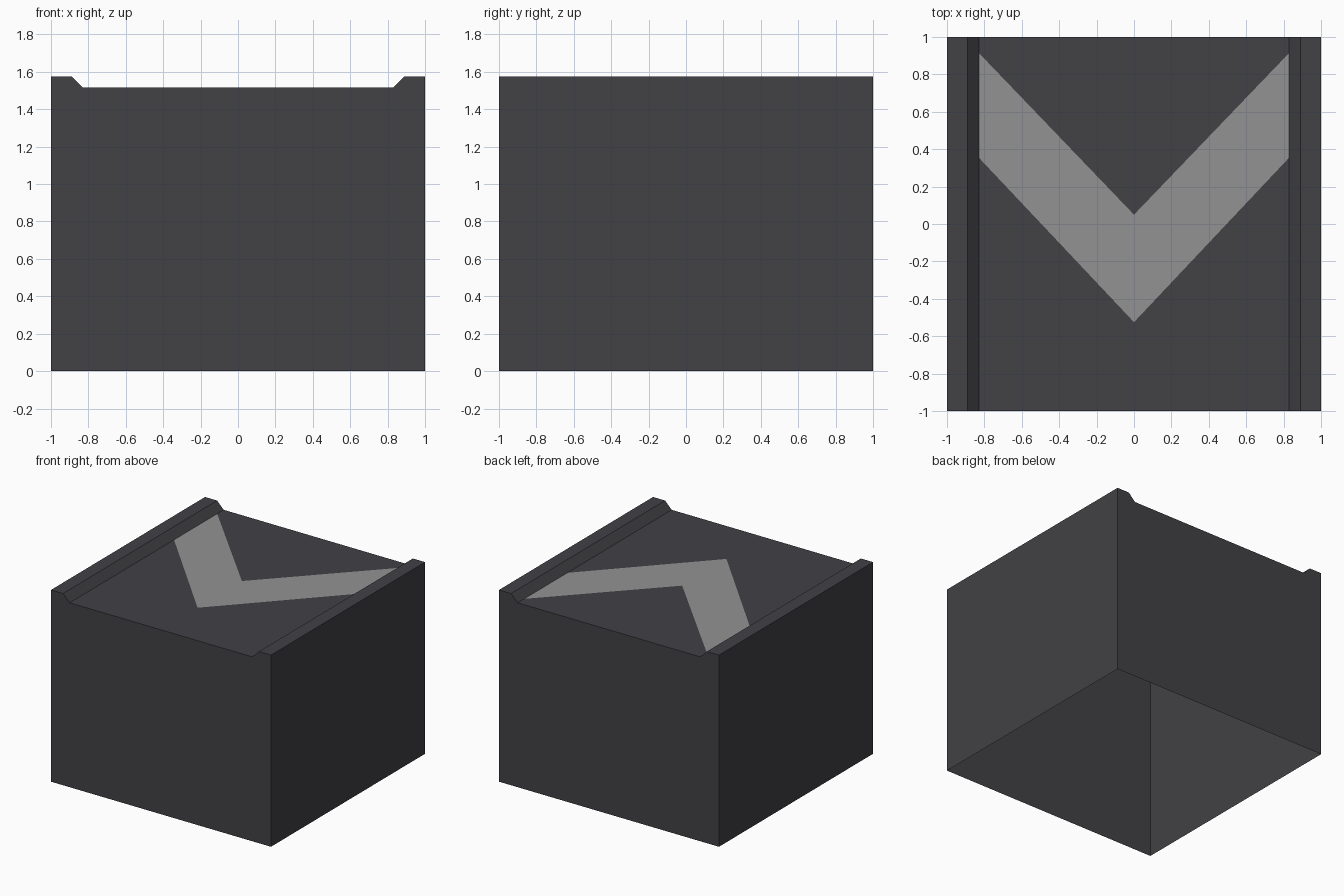
import bpy, bmesh

if "Cube" in bpy.data.objects:
    bpy.data.objects.remove(bpy.data.objects["Cube"])


def material(name, rgb):
    m = bpy.data.materials.new(name)
    m.diffuse_color = (*rgb, 1)
    m.use_nodes = True
    m.node_tree.nodes["Principled BSDF"].inputs["Base Color"].default_value = m.diffuse_color
    return m


H, F = 1.575, 1.515          # rim height, recessed floor height
# cross-section of the top: x, z, y stations from front to back
columns = [
    (-1.0, H, [-1, 1]),
    (-0.89, H, [-1, 1]),
    (-0.83, F, [-1, 0.355, 0.915, 1]),
    (0.0, F, [-1, -0.525, 0.05, 1]),
    (0.83, F, [-1, 0.355, 0.915, 1]),
    (0.89, H, [-1, 1]),
    (1.0, H, [-1, 1]),
]

bm = bmesh.new()
top = [[bm.verts.new((x, y, z)) for y in ys] for x, z, ys in columns]
base = {(x, y): bm.verts.new((x, y, 0)) for x in (-1, 1) for y in (-1, 1)}

# top surface, with the chevron cut into the recessed floor
for a, b in zip(top, top[1:]):
    if len(a) == len(b) == 4:
        for i in range(3):
            f = bm.faces.new((a[i], b[i], b[i + 1], a[i + 1]))
            f.material_index = 1 if i == 1 else 0
    else:
        bm.faces.new(a[::-1] + b)

# four outer walls, the underside stays open
bm.faces.new([base[-1, -1], base[1, -1]] + [c[0] for c in reversed(top)])
bm.faces.new([base[1, 1], base[-1, 1]] + [c[-1] for c in top])
bm.faces.new([base[1, -1], base[1, 1], top[-1][1], top[-1][0]])
bm.faces.new([base[-1, 1], base[-1, -1], top[0][0], top[0][1]])
bm.normal_update()

mesh = bpy.data.meshes.new("chevron_block")
bm.to_mesh(mesh)
bm.free()
mesh.materials.append(material("dark grey", (0.054, 0.052, 0.059)))
mesh.materials.append(material("light grey", (0.29, 0.29, 0.29)))
block = bpy.data.objects.new("chevron_block", mesh)
bpy.context.collection.objects.link(block)
